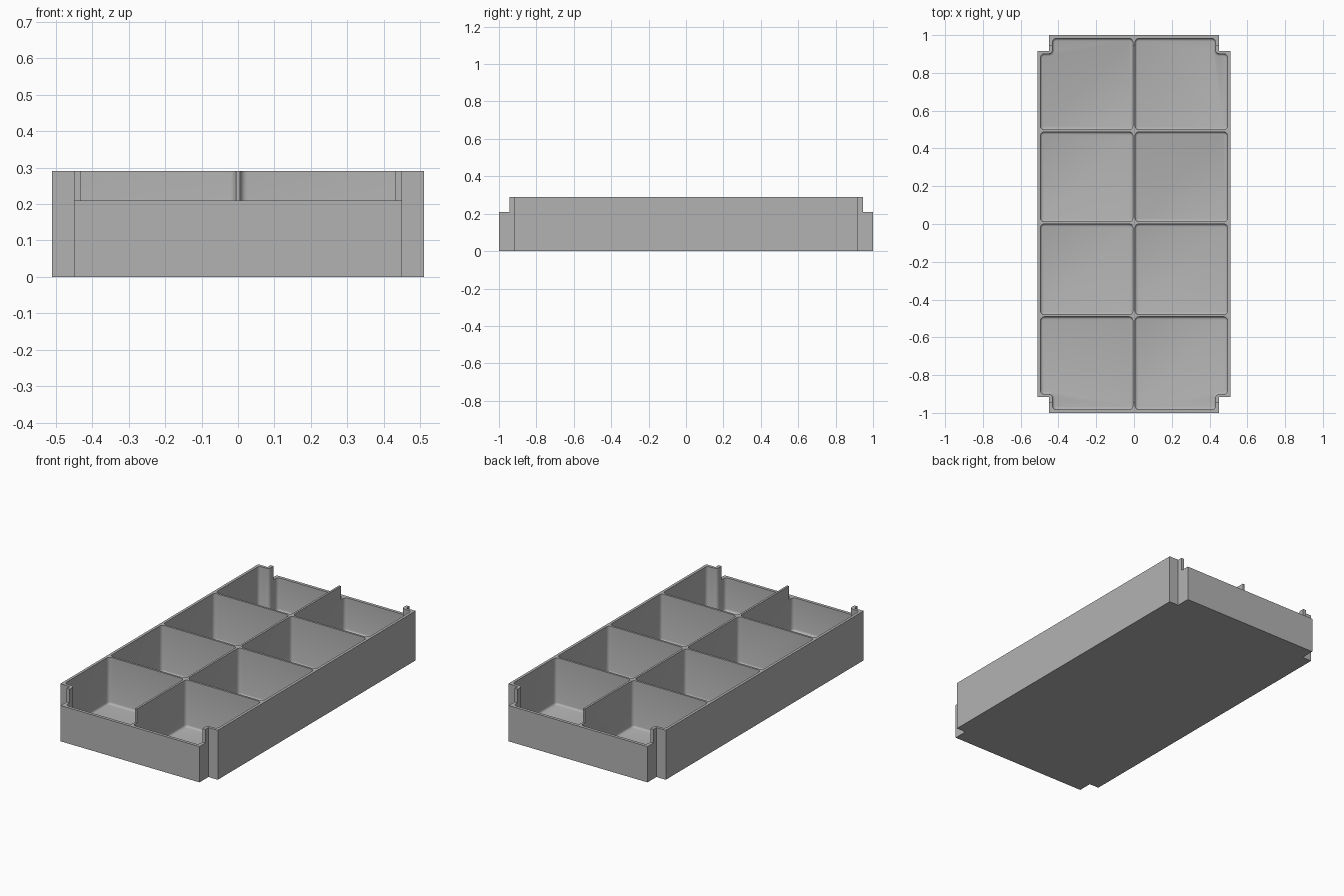
import bpy, bmesh

old = bpy.data.objects.get("Cube")
if old:
    bpy.data.objects.remove(old, do_unlink=True)

HALF_X, HALF_Y, HEIGHT = 0.511, 1.0, 0.29
NOTCH_X, NOTCH_Y = 0.45, 0.917      # where the corner notches start
WALL, POST, FLOOR = 0.016, 0.019, 0.016
WEB = 0.006                         # half thickness of the dividers
END_Z, END_Y = 0.21, 0.945          # lowered end walls
ROUND, FILLET = 0.02, 0.012

grey = bpy.data.materials.new("plain grey")
grey.use_nodes = True
grey.diffuse_color = (0.45, 0.45, 0.45, 1)
grey.node_tree.nodes["Principled BSDF"].inputs["Base Color"].default_value = (0.45, 0.45, 0.45, 1)


def prism(bm, points, z0, z1, rounding=0.0, fillet=0.0):
    """Extrude an outline upwards, with rounded corners and bottom edge."""
    part = bmesh.new()
    part.faces.new([part.verts.new((x, y, z0)) for x, y in points])
    if rounding:
        bmesh.ops.bevel(part, geom=part.verts[:], offset=rounding, segments=5,
                        profile=0.5, affect='VERTICES')
    out = bmesh.ops.extrude_face_region(part, geom=part.faces[:])
    for v in out["geom"]:
        if isinstance(v, bmesh.types.BMVert):
            v.co.z = z1
    if fillet:
        rim = [e for e in part.edges if all(abs(v.co.z - z0) < 1e-6 for v in e.verts)]
        bmesh.ops.bevel(part, geom=rim, offset=fillet, segments=3,
                        profile=0.5, affect='EDGES')
    bmesh.ops.recalc_face_normals(part, faces=part.faces[:])
    mesh = bpy.data.meshes.new("part")
    part.to_mesh(mesh)
    part.free()
    bm.from_mesh(mesh)
    bpy.data.meshes.remove(mesh)


def make_object(name, bm):
    mesh = bpy.data.meshes.new(name)
    bm.to_mesh(mesh)
    bm.free()
    mesh.materials.append(grey)
    obj = bpy.data.objects.new(name, mesh)
    bpy.context.collection.objects.link(obj)
    return obj


def rectangle(x0, x1, y0, y1):
    return [(x0, y0), (x1, y0), (x1, y1), (x0, y1)]


# Solid tray block with notched corners
quarter = [(HALF_X, NOTCH_Y), (NOTCH_X, NOTCH_Y), (NOTCH_X, HALF_Y)]
outline = (quarter
           + [(-x, y) for x, y in reversed(quarter)]
           + [(-x, -y) for x, y in quarter]
           + [(x, -y) for x, y in reversed(quarter)])
bm = bmesh.new()
prism(bm, outline, 0, HEIGHT)
tray = make_object("compartment_tray", bm)

# Eight compartments, the outer four following the notches
inner_x, end_y = HALF_X - WALL, HALF_Y - 0.018
step_x, step_y = NOTCH_X - POST, NOTCH_Y - WALL
stops = [-end_y - WEB, -0.485, 0.006, 0.493, end_y + WEB]
bm = bmesh.new()
for side in (-1, 1):
    for row in range(4):
        y0, y1 = stops[row] + WEB, stops[row + 1] - WEB
        shape = rectangle(WEB, inner_x, y0, y1)
        if row == 3:
            shape[2:3] = [(inner_x, step_y), (step_x, step_y), (step_x, y1)]
        elif row == 0:
            shape[1:2] = [(step_x, y0), (step_x, -step_y), (inner_x, -step_y)]
        prism(bm, [(side * x, y) for x, y in shape], FLOOR, HEIGHT + 0.1, ROUND, FILLET)
cells = make_object("compartment_cutter", bm)

# Lowered rims at both ends
bm = bmesh.new()
for side in (-1, 1):
    prism(bm, rectangle(-0.6, 0.6, side * END_Y, side * 1.1), END_Z, HEIGHT + 0.2)
ends = make_object("end_rim_cutter", bm)

# Cut the tray, then remove the cutters
for cutter in (cells, ends):
    cutter.hide_render = True
    mod = tray.modifiers.new(cutter.name, 'BOOLEAN')
    mod.operation = 'DIFFERENCE'
    mod.solver = 'EXACT'
    mod.object = cutter
bpy.context.view_layer.update()
graph = bpy.context.evaluated_depsgraph_get()
cut_mesh = bpy.data.meshes.new_from_object(tray.evaluated_get(graph))
tray.modifiers.clear()
tray.data = cut_mesh
cut_mesh.materials.clear()
cut_mesh.materials.append(grey)
for face in cut_mesh.polygons:
    face.material_index = 0
for cutter in (cells, ends):
    bpy.data.objects.remove(cutter, do_unlink=True)

# Smooth only the fillets
bpy.ops.object.select_all(action='DESELECT')
tray.select_set(True)
bpy.context.view_layer.objects.active = tray
bpy.ops.object.shade_smooth_by_angle(angle=0.6)
